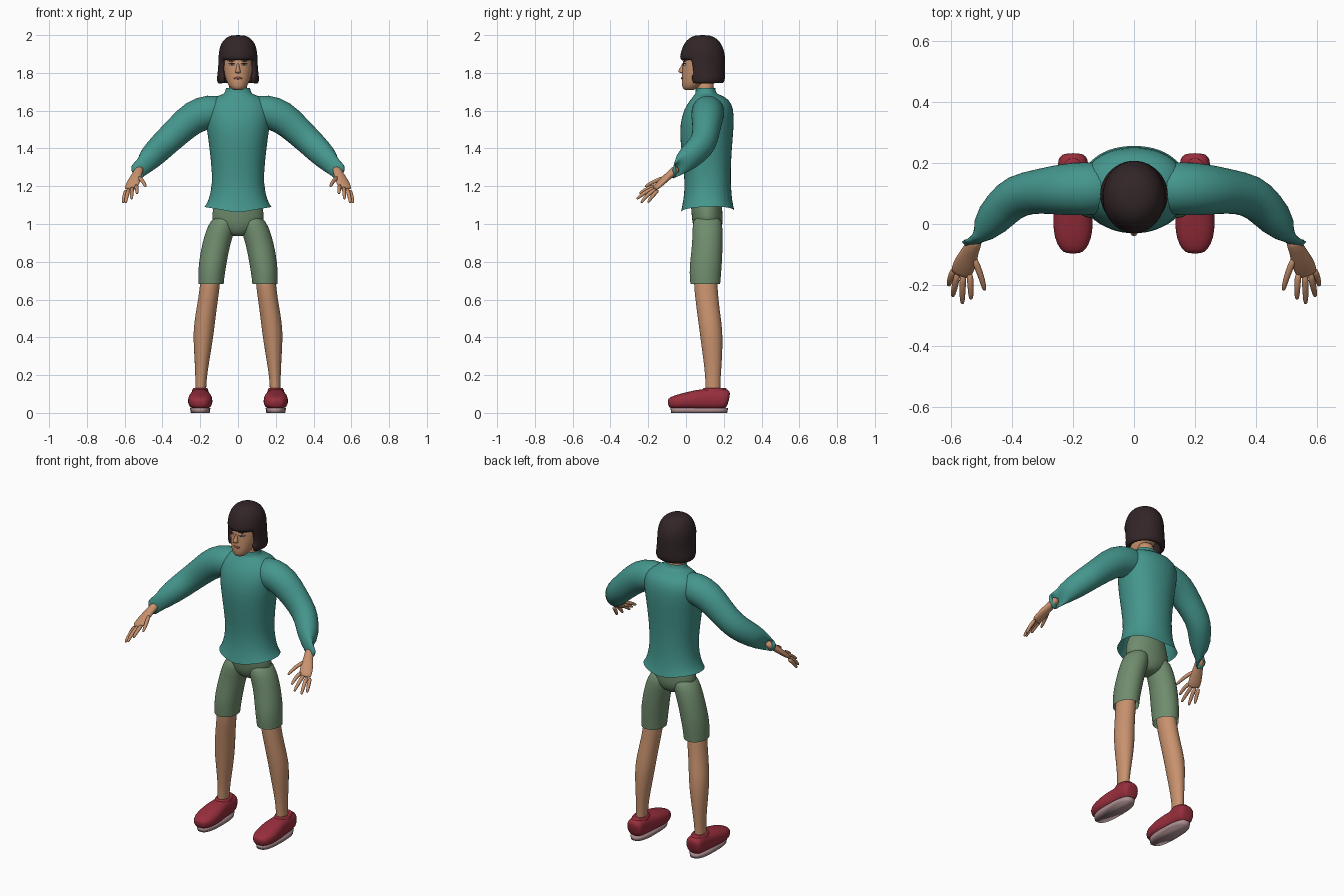
import bpy, bmesh, math
from mathutils import Vector


def material(name, r, g, b):
    m = bpy.data.materials.new(name)
    m.diffuse_color = [(c / 255 / 12.92 if c < 11 else ((c / 255 + 0.055) / 1.055) ** 2.4) for c in (r, g, b)] + [1]
    return m


SKIN = material("skin", 200, 146, 110)
HAIR = material("dark_brown_hair", 50, 37, 39)
TEAL = material("teal_cloth", 68, 150, 141)
GREEN = material("olive_green_cloth", 112, 141, 110)
RED = material("red_shoe", 152, 46, 60)
SOLE = material("pale_sole", 172, 142, 145)
LIP = material("lips", 160, 90, 78)
WHITE = material("eye_white", 215, 200, 190)


def finish(name, bm, mat, mirror=False, subsurf=1, thick=0):
    bmesh.ops.recalc_face_normals(bm, faces=bm.faces[:])
    me = bpy.data.meshes.new(name)
    bm.to_mesh(me)
    bm.free()
    me.materials.append(mat)
    for p in me.polygons:
        p.use_smooth = True
    ob = bpy.data.objects.new(name, me)
    bpy.context.collection.objects.link(ob)
    if mirror:
        mod = ob.modifiers.new("mirror", 'MIRROR')
        mod.use_clip = False
        mod.use_mirror_merge = False
    if thick:
        mod = ob.modifiers.new("thickness", 'SOLIDIFY')
        mod.thickness, mod.offset = thick, -1
    if subsurf:
        ob.modifiers.new("smooth", 'SUBSURF').levels = subsurf
        ob.modifiers["smooth"].render_levels = subsurf
    return ob


def loft(rings, n=20, along=False, caps=(True, True), power=1.0):
    """Skin elliptical rings (x, y, z, a, b); rings follow the path when along is set."""
    bm, loops = bmesh.new(), []
    cs = [Vector(r[:3]) for r in rings]
    for i, (c, r) in enumerate(zip(cs, rings)):
        u, v = Vector((1, 0, 0)), Vector((0, 1, 0))
        if along:
            p = (c - cs[i - 1]).normalized() if i else Vector()
            q = (cs[i + 1] - c).normalized() if i < len(cs) - 1 else Vector()
            t = (p + q).normalized()
            u = t.cross(Vector((0, 0, 1))).normalized()
            v = u.cross(t)
        loop = []
        for k in range(n):
            a = 2 * math.pi * k / n
            s, w = math.cos(a), math.sin(a)
            s = math.copysign(abs(s) ** power, s)
            w = math.copysign(abs(w) ** power, w)
            loop.append(bm.verts.new(c + u * s * r[3] + v * w * r[4]))
        loops.append(loop)
    for A, B in zip(loops, loops[1:]):
        for k in range(n):
            bm.faces.new((A[k], A[(k + 1) % n], B[(k + 1) % n], B[k]))
    if caps[0]:
        bm.faces.new(loops[0])
    if caps[1]:
        bm.faces.new(loops[-1])
    return bm


def upright(profile, x=0):
    """Turn (z, front y, back y, half width) rows into rings."""
    return [(x, (f + b) / 2, z, w, (b - f) / 2) for z, f, b, w in profile]


# Shirt body with a flared hem that dips at the front
bm = loft(upright([(1.06, -.028, .257, .178), (1.12, -.015, .245, .157), (1.21, -.005, .237, .135),
                   (1.33, -.018, .238, .143), (1.45, -.032, .248, .158), (1.53, -.032, .254, .17),
                   (1.61, -.012, .253, .178), (1.66, .025, .23, .15), (1.685, .045, .18, .09),
                   (1.69, .05, .16, .07), (1.72, .052, .155, .064)]), 28, caps=(False, False), power=.92)
for v in bm.verts:
    if v.co.z < 1.08:
        v.co.z += .17 * abs(v.co.x) + .05 * max(0, v.co.y - .1)
finish("shirt_body", bm, TEAL)

# Sleeves, bent forward at the elbow
finish("sleeves", loft([(.05, .115, 1.595, .08, .08), (.15, .117, 1.597, .09, .094), (.235, .113, 1.57, .086, .09),
                        (.31, .108, 1.50, .073, .08), (.385, .095, 1.43, .072, .075),
                        (.43, .055, 1.385, .066, .072), (.49, -.015, 1.325, .055, .062),
                        (.538, -.068, 1.275, .045, .054), (.528, -.055, 1.285, .032, .04)],
                       20, True), TEAL, True)

# Hands: palm, four fingers and a thumb
finish("palms", loft([(.515, -.04, 1.30, .026, .026), (.535, -.085, 1.262, .026, .02),
                      (.55, -.12, 1.23, .038, .018), (.567, -.16, 1.192, .037, .014),
                      (.57, -.168, 1.185, .03, .01)], 14, True), SKIN, True)
fingers = {"index_finger": ((.54, -.155, 1.203), (.535, -.205, 1.19), (.535, -.247, 1.16)),
           "middle_finger": ((.56, -.16, 1.195), (.563, -.215, 1.17), (.563, -.262, 1.132)),
           "ring_finger": ((.577, -.155, 1.188), (.588, -.205, 1.155), (.595, -.238, 1.112)),
           "little_finger": ((.59, -.145, 1.182), (.602, -.178, 1.15), (.608, -.202, 1.112)),
           "thumb": ((.53, -.10, 1.25), (.503, -.165, 1.228), (.489, -.218, 1.197))}
for name, pts in fingers.items():
    mid = (Vector(pts[1]) * .15 + Vector(pts[2]) * .85)
    rows = [(*p, r, r) for p, r in zip((pts[0], pts[1], mid, pts[2]), (.013, .0115, .009, .004))]
    finish(name + "s", loft(rows, 8, True), SKIN, True)

# Shorts
finish("shorts_hips", loft(upright([(1.18, .02, .20, .11), (1.10, .025, .19, .128), (1.04, .03, .195, .142),
                                    (.99, .035, .195, .13), (.95, .055, .175, .07), (.935, .075, .15, .03)]),
                           24), GREEN)
legs = [(1.05, .04, .185, .068, .06), (.98, .033, .195, .088, .078), (.90, .033, .195, .115, .075),
        (.80, .02, .192, .133, .075), (.74, .017, .187, .14, .071), (.682, .022, .182, .143, .068)]
finish("shorts_legs", loft([(x, (f + b) / 2, z, w, (b - f) / 2) for z, f, b, x, w in legs], 20,
                           caps=(True, False)), GREEN, True)

# Bare legs
legs = [(.78, .035, .165, .14, .055), (.66, .042, .167, .149, .053), (.55, .055, .178, .167, .054),
        (.44, .07, .195, .182, .057), (.34, .083, .194, .187, .047), (.22, .1, .187, .194, .033),
        (.14, .103, .18, .197, .028), (.07, .10, .19, .199, .032)]
finish("lower_legs", loft([(x, (f + b) / 2, z, w, (b - f) / 2) for z, f, b, x, w in legs], 18), SKIN, True)

# Shoes lofted from toe to heel, ankle collar and flat sole
shoe = [(-.096, .05, .022, .016), (-.085, .052, .043, .03), (-.045, .057, .062, .04), (0, .062, .066, .046),
        (.05, .068, .064, .053), (.10, .071, .056, .056), (.15, .073, .051, .058), (.20, .076, .051, .056),
        (.22, .074, .046, .048), (.228, .072, .03, .03)]
finish("shoes", loft([(.2, y, z, a, b) for y, z, a, b in shoe], 20, True, power=.8), RED, True)
finish("shoe_collars", loft(upright([(.07, .06, .222, .05), (.115, .08, .22, .046), (.137, .092, .215, .038),
                                     (.125, .105, .195, .03)], .2), 18), RED, True)
finish("shoe_soles", loft([(.2, .07, 0, .05, .148), (.2, .07, .026, .054, .153)], 28, power=.75),
       SOLE, True, 0)

# Neck and head
finish("neck", loft(upright([(1.64, .055, .15, .05), (1.70, .058, .148, .049), (1.78, .05, .15, .05)]), 16), SKIN)
finish("head", loft(upright([(1.708, -.004, .04, .02), (1.716, -.016, .06, .036), (1.735, -.023, .09, .052),
                             (1.77, -.023, .13, .067), (1.81, -.02, .155, .077), (1.86, -.018, .172, .081),
                             (1.91, -.008, .175, .08), (1.95, .02, .155, .06), (1.97, .06, .12, .03)]), 24), SKIN)
finish("nose", loft(upright([(1.852, -.022, 0, .006), (1.83, -.03, 0, .009), (1.812, -.043, 0, .014),
                             (1.803, -.041, 0, .016), (1.797, -.026, 0, .011)]), 10), SKIN)


# Thin face details
def oval(name, loc, size, mat, mirror):
    bm = bmesh.new()
    bmesh.ops.create_uvsphere(bm, u_segments=12, v_segments=8, radius=1)
    for v in bm.verts:
        x = v.co.x * size[0]
        bend = 9 * ((loc[0] + x) ** 2 - loc[0] ** 2)
        v.co = Vector(loc) + Vector((x, v.co.y * size[1] + bend, v.co.z * size[2]))
    finish(name, bm, mat, mirror, 0)


oval("eyes", (.033, -.0105, 1.843), (.015, .004, .005), WHITE, True)
oval("pupils", (.033, -.0135, 1.843), (.006, .003, .005), HAIR, True)
oval("eyelashes", (.033, -.012, 1.849), (.017, .004, .0022), HAIR, True)
oval("eyebrows", (.035, -.010, 1.864), (.02, .004, .003), HAIR, True)
oval("mouth", (0, -.0215, 1.772), (.024, .0045, .006), LIP, False)

# Bobbed hair shell with the face opening cut below the fringe
bm = loft(upright([(2.0, .06, .115, .025), (1.993, .03, .145, .053), (1.972, .002, .175, .08),
                   (1.94, -.018, .195, .096), (1.90, -.03, .206, .103), (1.868, -.034, .208, .104),
                   (1.83, -.028, .208, .105), (1.79, -.02, .208, .11), (1.76, -.01, .206, .113),
                   (1.74, .0, .195, .106)]), 36, caps=(True, False))
gone = [f for f in bm.faces if f.calc_center_median().z < 1.868 and f.calc_center_median().y < .03]
bmesh.ops.delete(bm, geom=gone, context='FACES')
finish("hair", bm, HAIR, thick=.028)
